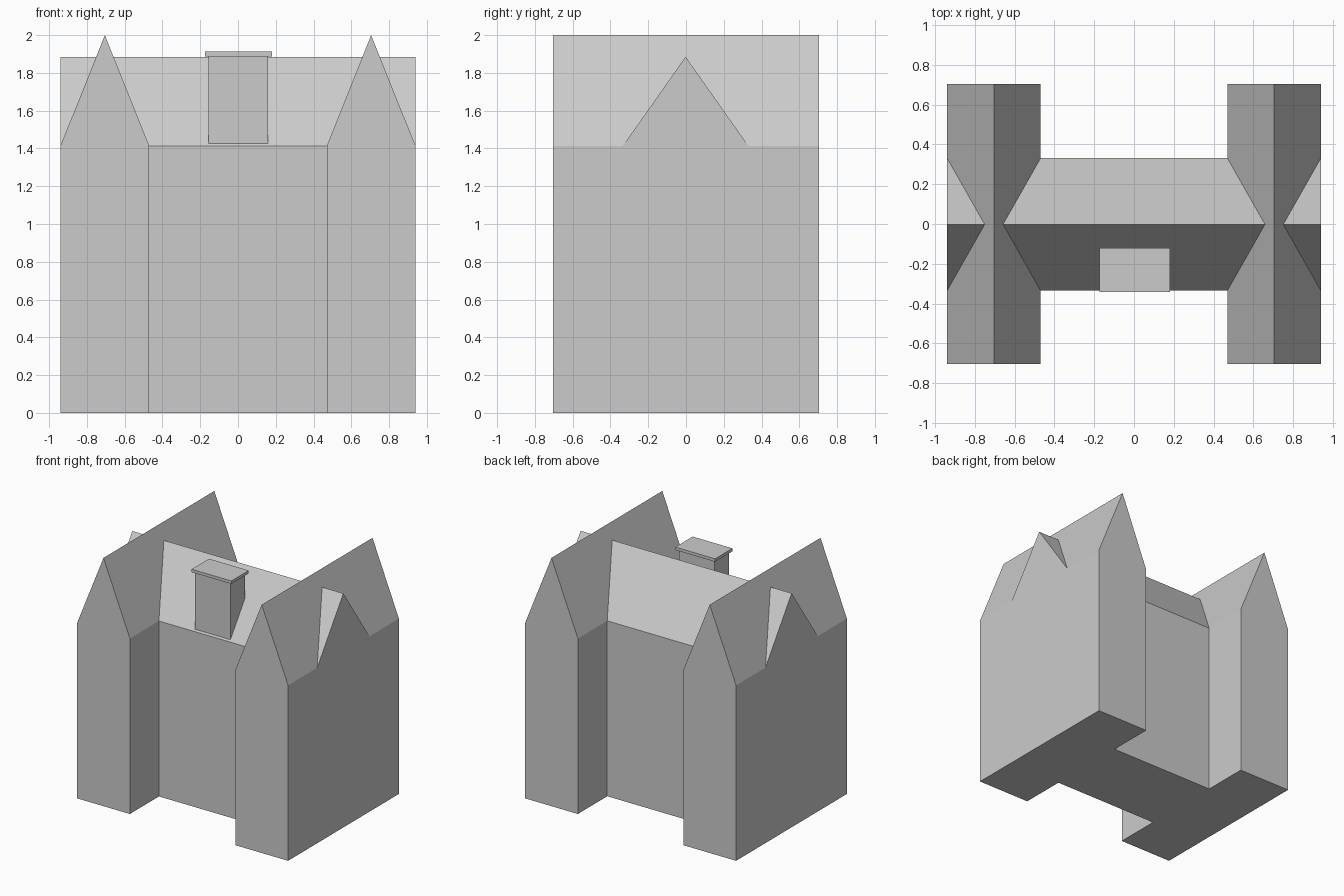
import bpy
import bmesh
from mathutils import Vector

if "Cube" in bpy.data.objects:
    bpy.data.objects.remove(bpy.data.objects["Cube"])


def prism(name, profile, start, end, axis):
    """Extrude a closed 2D profile along axis 'x' (profile y,z) or 'y' (profile x,z)."""
    bm = bmesh.new()
    place = (lambda a, b, t: (t, a, b)) if axis == 'x' else (lambda a, b, t: (a, t, b))
    face = bm.faces.new([bm.verts.new(place(a, b, start)) for a, b in profile])
    new = bmesh.ops.extrude_face_region(bm, geom=[face])["geom"]
    verts = [g for g in new if isinstance(g, bmesh.types.BMVert)]
    bmesh.ops.translate(bm, verts=verts, vec=Vector(place(0, 0, end - start)))
    bmesh.ops.recalc_face_normals(bm, faces=bm.faces)
    mesh = bpy.data.meshes.new(name)
    bm.to_mesh(mesh)
    bm.free()
    obj = bpy.data.objects.new(name, mesh)
    bpy.context.collection.objects.link(obj)
    return obj


def gable(centre, half, eave, ridge):
    """House-shaped profile."""
    return [(centre - half, 0), (centre + half, 0), (centre + half, eave),
            (centre, ridge), (centre - half, eave)]


# Main hall, its roof running through both wings to the outer walls
house = prism("house", gable(-0.002, 0.333, 1.413, 1.885), -0.94, 0.94, 'x')

# Two steep-roofed side wings, merged into the hall
for side in (-1, 1):
    wing = prism("wing", gable(side * 0.705, 0.235, 1.413, 2.0), -0.705, 0.705, 'y')
    mod = house.modifiers.new("join_wing", 'BOOLEAN')
    mod.operation = 'UNION'
    mod.solver = 'EXACT'
    mod.object = wing
    bpy.context.view_layer.objects.active = house
    bpy.ops.object.modifier_apply(modifier=mod.name)
    bpy.data.objects.remove(wing)

# Chimney sitting on the front roof slope, with a thin overhanging cap
prism("chimney", [(-0.325, 1.425), (-0.137, 1.69), (-0.137, 1.888), (-0.325, 1.888)],
      -0.156, 0.16, 'x')
prism("chimney_cap", [(-0.342, 1.888), (-0.121, 1.888), (-0.121, 1.912), (-0.342, 1.912)],
      -0.174, 0.18, 'x')
